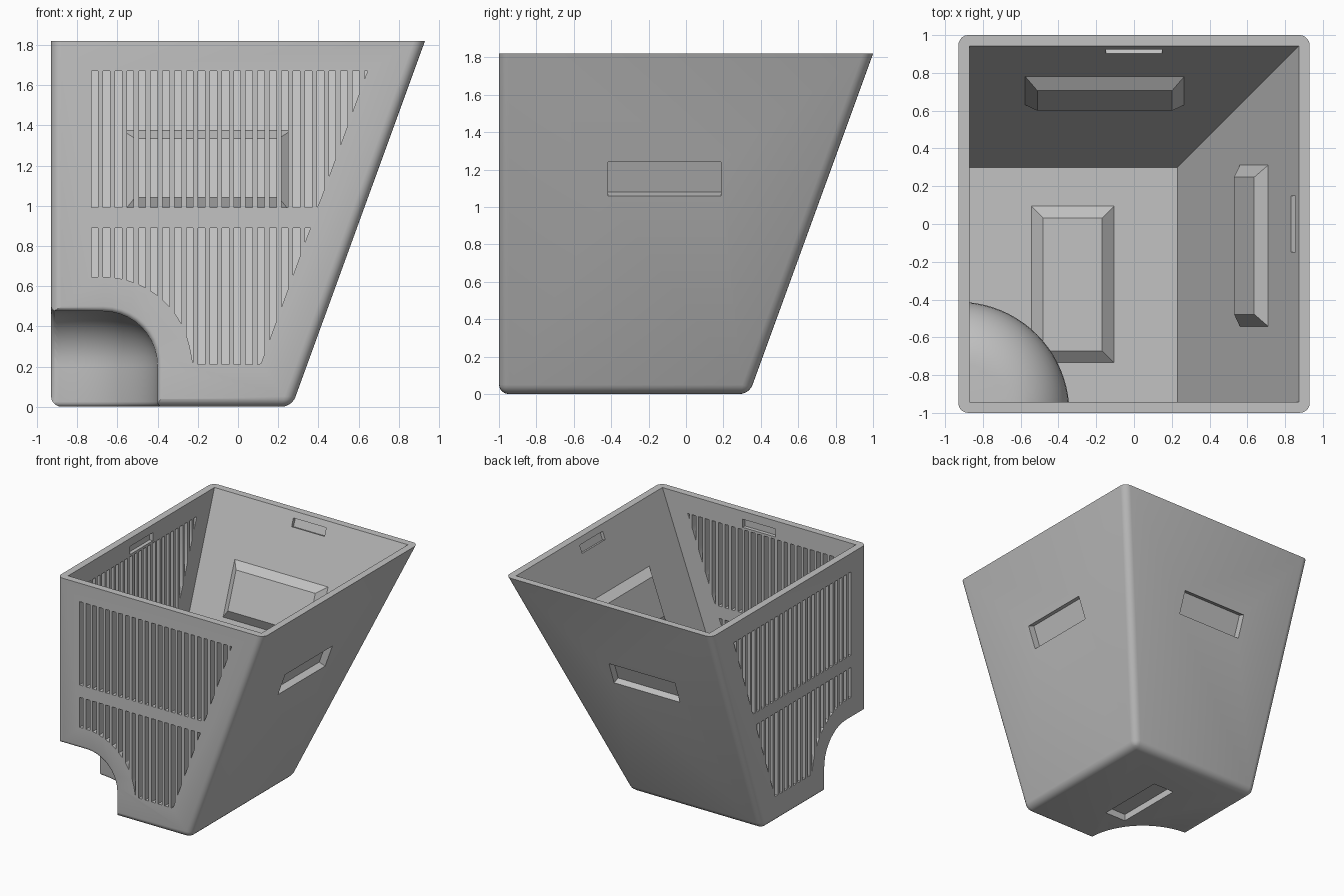
import bpy
import bmesh
from math import sin, cos, pi, radians, sqrt
from mathutils import Vector

cube = bpy.data.objects.get("Cube")
if cube:
    bpy.data.objects.remove(cube, do_unlink=True)

# Main dimensions
HEIGHT, WALL = 1.82, 0.058
LEFT, FRONT = -0.93, -1.0            # vertical walls
WIDTH, DEPTH = 1.198, 1.338          # footprint at the floor
TILT = radians(20)
SLOPE = sin(TILT) / cos(TILT)
NOTCH_R, NOTCH_H, NOTCH_FILLET, EDGE = 0.53, 0.475, 0.27, 0.025


def loft(bm, rings):
    """Closed solid through a list of matching point loops."""
    loops = [[bm.verts.new(p) for p in ring] for ring in rings]
    n = len(loops[0])
    faces = [bm.faces.new(loops[0]), bm.faces.new(loops[-1])]
    for a, b in zip(loops, loops[1:]):
        for i in range(n):
            j = (i + 1) % n
            faces.append(bm.faces.new((a[i], a[j], b[j], b[i])))
    bmesh.ops.recalc_face_normals(bm, faces=faces)


def make_object(name, bm):
    mesh = bpy.data.meshes.new(name)
    bm.to_mesh(mesh)
    bm.free()
    obj = bpy.data.objects.new(name, mesh)
    bpy.context.collection.objects.link(obj)
    return obj


def solid(name, rings):
    bm = bmesh.new()
    loft(bm, rings)
    return make_object(name, bm)


def cut(target, cutter):
    """Subtract the cutter, bake the result and drop the cutter."""
    mod = target.modifiers.new("cut", 'BOOLEAN')
    mod.operation, mod.solver, mod.object = 'DIFFERENCE', 'EXACT', cutter
    bpy.context.view_layer.update()
    graph = bpy.context.evaluated_depsgraph_get()
    mesh = bpy.data.meshes.new_from_object(target.evaluated_get(graph))
    target.modifiers.clear()
    target.data = mesh
    bpy.data.objects.remove(cutter, do_unlink=True)


def body_ring(z, inset):
    """Rectangle of the leaning body at one height."""
    x0, y0 = LEFT + inset, FRONT + inset
    x1 = LEFT + WIDTH + SLOPE * z - inset
    y1 = FRONT + DEPTH + SLOPE * z - inset
    return [(x0, y0, z), (x1, y0, z), (x1, y1, z), (x0, y1, z)]


def notch_profile(grow, steps=10):
    """Radius and height pairs of the corner notch, from its straight side to its top."""
    r = NOTCH_FILLET + grow
    cx, cz = NOTCH_R - NOTCH_FILLET, NOTCH_H - NOTCH_FILLET
    return [(cx + r * cos(pi / 2 * i / steps), cz + r * sin(pi / 2 * i / steps))
            for i in range(steps + 1)]


def round_edge(steps=4):
    """Depth and offset pairs of a rounded edge."""
    return [(EDGE * (1 - cos(pi / 2 * i / steps)), EDGE * (1 - sin(pi / 2 * i / steps)))
            for i in range(steps + 1)]


def revolve(name, profile, segments=80):
    return solid(name, [[(LEFT + r * cos(2 * pi * i / segments),
                          FRONT + r * sin(2 * pi * i / segments), z)
                         for i in range(segments)] for r, z in profile])


def box_in_frame(name, frame, near, far):
    """Tapered box; near and far are (half length, half height, depth into the wall)."""
    origin, along, up, out = (Vector(v) for v in frame)
    return solid(name, [[origin + along * a * sa + up * b * sb - out * d
                         for sa, sb in ((-1, -1), (1, -1), (1, 1), (-1, 1))]
                        for a, b, d in (near, far)])


def right_frame(y, z):
    return ((LEFT + WIDTH + SLOPE * z, y, z), (0, 1, 0),
            (sin(TILT), 0, cos(TILT)), (cos(TILT), 0, -sin(TILT)))


def back_frame(x, z):
    return ((x, FRONT + DEPTH + SLOPE * z, z), (1, 0, 0),
            (0, sin(TILT), cos(TILT)), (0, cos(TILT), -sin(TILT)))


# Outer body: rounded everywhere but at the rim
bm = bmesh.new()
loft(bm, [body_ring(0, 0), body_ring(HEIGHT, 0)])
soft = [e for e in bm.edges if min(v.co.z for v in e.verts) < HEIGHT / 2]
bmesh.ops.bevel(bm, geom=soft, offset=0.052, segments=5, profile=0.5, affect='EDGES')
bin_body = make_object("bin_body", bm)

# Corner notch with softened lip
flare = [(NOTCH_R + EDGE, -0.1)] + [(NOTCH_R + o, d) for d, o in round_edge()]
cut(bin_body, revolve("notch", flare + notch_profile(0)))

lip = [(-0.05, EDGE)] + round_edge()
lip[-1] = (EDGE, -0.004)
front_rings, left_rings = [], []
for d, o in lip:
    outline = [(-0.1, -0.1), (NOTCH_R + o, -0.1)] + notch_profile(o)
    outline.append((-0.1, NOTCH_H + o))
    front_rings.append([(LEFT + t, FRONT + d, z) for t, z in outline])
    left_rings.append([(LEFT + d, FRONT + t, z) for t, z in outline])
cut(bin_body, solid("front_lip", front_rings))
cut(bin_body, solid("left_lip", left_rings))

# Inner space, kept clear of the dome and the grip bosses
cavity = solid("cavity", [body_ring(0.056, WALL), body_ring(HEIGHT + 0.13, WALL)])
cut(cavity, revolve("dome", [(NOTCH_R + WALL, -0.1)] + notch_profile(WALL)))

grips = [
    (right_frame(-0.115, 1.15), 0.303, 0.096),
    (back_frame(-0.155, 1.15), 0.297, 0.096),
    (((-0.325, -0.32, 0), (0, 1, 0), (1, 0, 0), (0, 0, -1)), 0.292, 0.096),
]
for frame, a, b in grips:
    cut(cavity, box_in_frame("boss", frame, (a + 0.152, b + 0.152, 0.03),
                             (a + 0.06, b + 0.06, 0.11)))
cut(bin_body, cavity)

# Grip recesses
for frame, a, b in grips:
    cut(bin_body, box_in_frame("recess", frame, (a, b, -0.04), (a, b, 0.056)))

# Clip slots under the rim, cut from the inside
clip_z = 1.722
clip_frames = [
    right_frame(0, clip_z), back_frame(0, clip_z),
    ((0, FRONT, clip_z), (1, 0, 0), (0, 0, 1), (0, -1, 0)),
    ((LEFT, 0, clip_z), (0, 1, 0), (0, 0, 1), (-1, 0, 0)),
]
for frame in clip_frames:
    cut(bin_body, box_in_frame("clip", frame, (0.148, 0.033, 0.028), (0.148, 0.033, 0.09)))


# Vent slots, trimmed along the leaning edge and around the notch
def vent_floor(t, row_floor, limit):
    z = max(row_floor, (t - limit) / SLOPE)
    margin = NOTCH_FILLET + 0.17
    cx, cz = NOTCH_R - NOTCH_FILLET, NOTCH_H - NOTCH_FILLET
    dx = max(0, t - cx)
    if dx < margin:
        z = max(z, cz + sqrt(margin ** 2 - dx ** 2))
    return z


def vents(name, place, length):
    bm = bmesh.new()
    limit = length - 0.232
    for row_floor, top in ((0.21, 0.89), (0.99, 1.67)):
        t = 0.2
        while t < limit + SLOPE * top - 0.01:
            end = min(t + 0.034, limit + SLOPE * top)
            shape = [(s, min(vent_floor(s, row_floor, limit), top - 0.005))
                     for s in (t, (t + end) / 2, end)]
            shape += [(end, top), (t, top)]
            loft(bm, [[place(s, d, z) for s, z in shape] for d in (-0.05, 0.11)])
            t += 0.0591
    return make_object(name, bm)


cut(bin_body, vents("front_vents", lambda t, d, z: (LEFT + t, FRONT + d, z), WIDTH))
cut(bin_body, vents("left_vents", lambda t, d, z: (LEFT + d, FRONT + t, z), DEPTH))

# Material and shading
grey = bpy.data.materials.new("light_grey")
grey.use_nodes = True
colour = (0.54, 0.54, 0.54, 1)
grey.diffuse_color = colour
grey.node_tree.nodes["Principled BSDF"].inputs["Base Color"].default_value = colour
bin_body.data.materials.clear()
bin_body.data.materials.append(grey)
for poly in bin_body.data.polygons:
    poly.material_index = 0

bpy.ops.object.select_all(action='DESELECT')
bin_body.select_set(True)
bpy.context.view_layer.objects.active = bin_body
bpy.ops.object.shade_smooth_by_angle(angle=radians(30))
